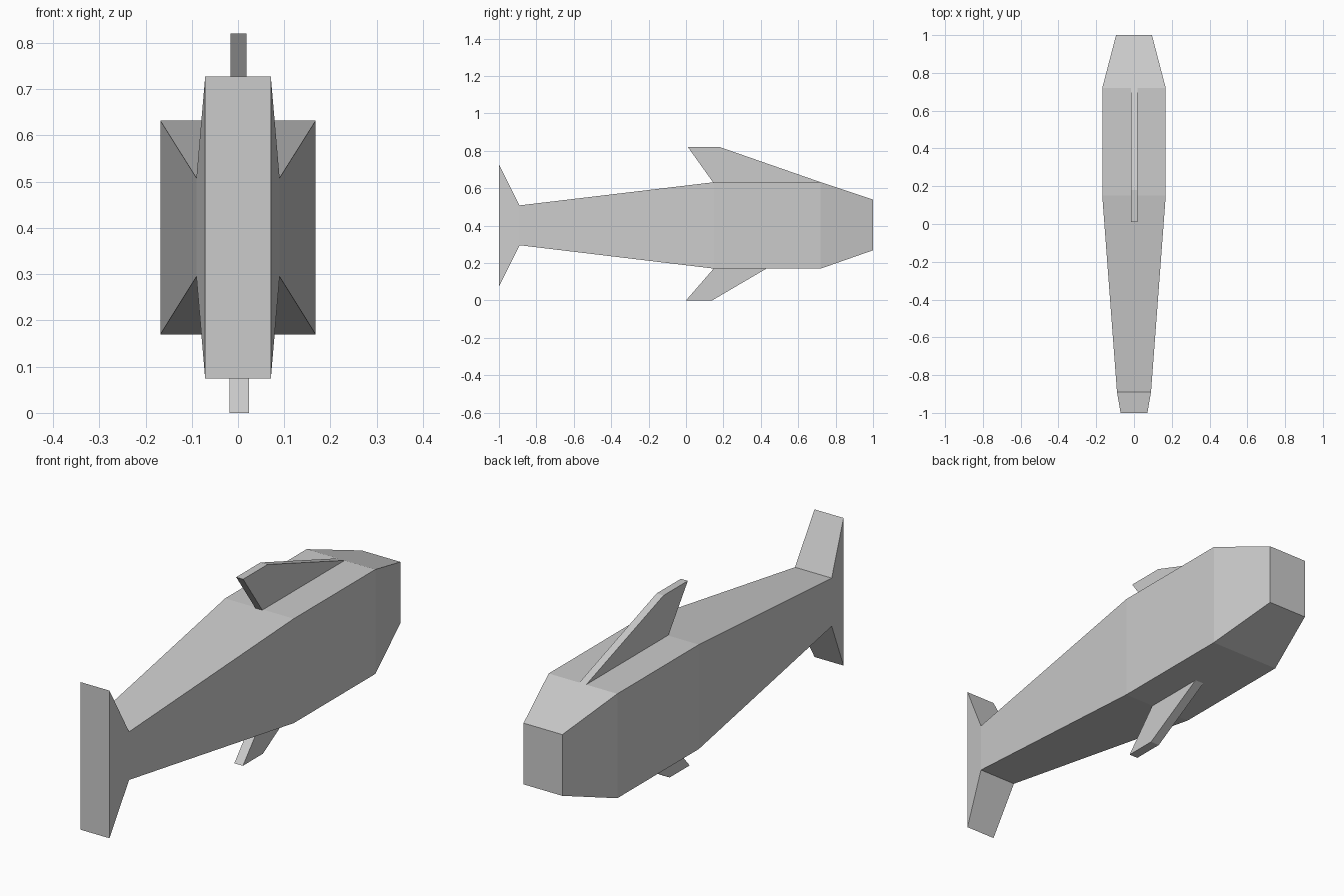
import bpy
import bmesh

cube = bpy.data.objects.get("Cube")
if cube:
    bpy.data.objects.remove(cube, do_unlink=True)

grey = bpy.data.materials.new("plain grey")
grey.use_nodes = True
colour = (0.6, 0.6, 0.6, 1)
grey.diffuse_color = colour
grey.node_tree.nodes["Principled BSDF"].inputs["Base Color"].default_value = colour


def loft(name, rings):
    """Join matching rings of points into a closed, flat-faced solid."""
    bm = bmesh.new()
    loops = [[bm.verts.new(p) for p in ring] for ring in rings]
    for a, b in zip(loops, loops[1:]):
        for i in range(len(a)):
            j = (i + 1) % len(a)
            bm.faces.new((a[i], a[j], b[j], b[i]))
    bm.faces.new(loops[0])
    bm.faces.new(loops[-1])
    bmesh.ops.recalc_face_normals(bm, faces=bm.faces[:])
    mesh = bpy.data.meshes.new(name)
    bm.to_mesh(mesh)
    bm.free()
    mesh.materials.append(grey)
    obj = bpy.data.objects.new(name, mesh)
    bpy.context.collection.objects.link(obj)
    return obj


def fin(name, profile, left, right):
    """Extrude a side profile of (y, z) points across x."""
    return loft(name, [[(x, y, z) for y, z in profile] for x in (left, right)])


# Body and flared tail: y, half width, bottom, top
sections = [
    (-1.0, 0.071, 0.074, 0.727),
    (-0.89, 0.09, 0.295, 0.508),
    (0.15, 0.168, 0.17, 0.632),
    (0.72, 0.168, 0.17, 0.632),
    (1.0, 0.095, 0.268, 0.539),
]
loft("body", [[(-w, y, lo), (w, y, lo), (w, y, hi), (-w, y, hi)]
              for y, w, lo, hi in sections])

# Fins, with their roots sunk a little into the body
fin("top_fin", [(0.01, 0.82), (0.18, 0.82), (0.72, 0.632),
                (0.72, 0.61), (0.16, 0.61)], -0.016, 0.018)
fin("bottom_fin", [(0.0, 0.0), (0.14, 0.0), (0.43, 0.17),
                   (0.43, 0.19), (0.165, 0.19)], -0.018, 0.024)
